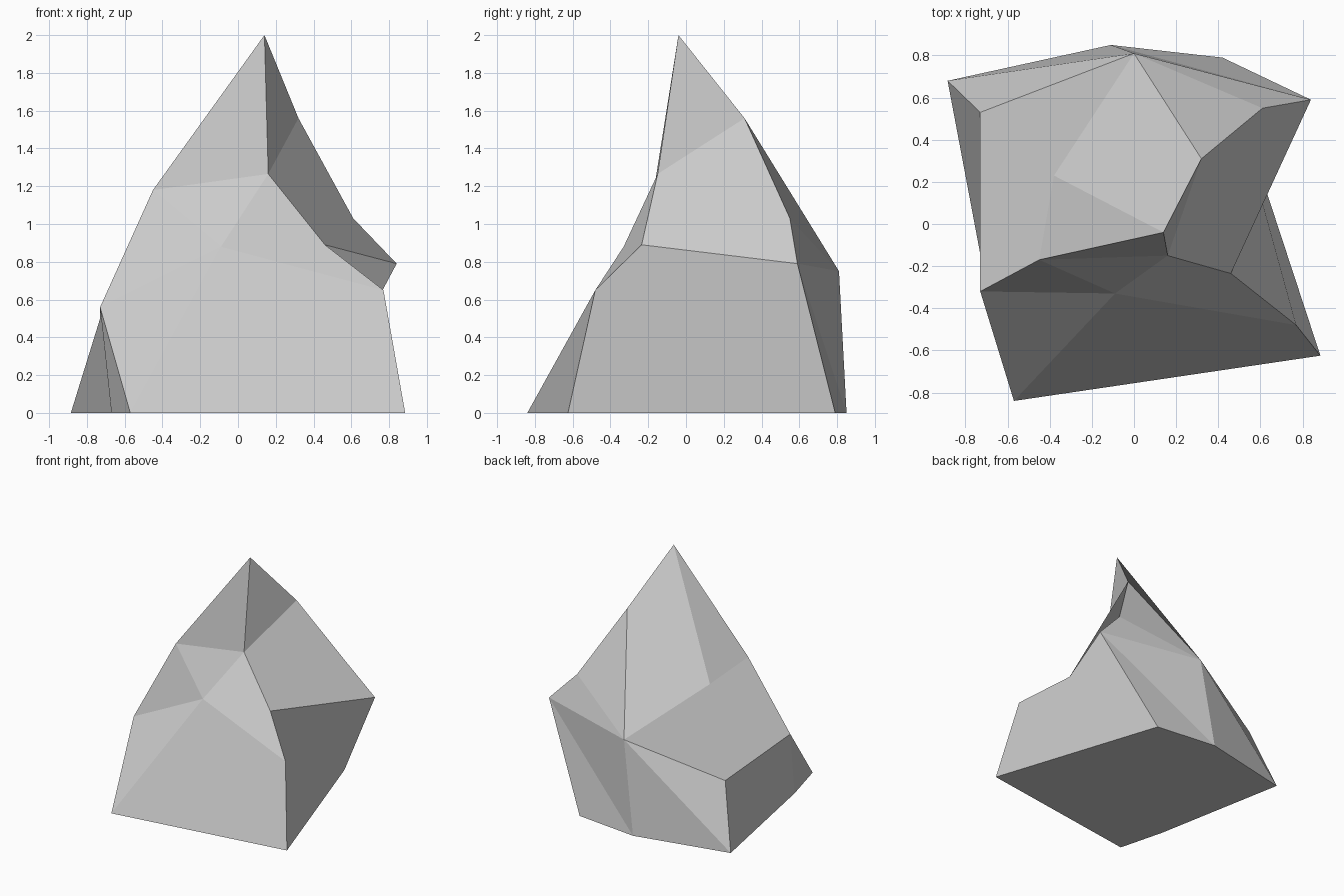
import bpy
import bmesh

if "Cube" in bpy.data.objects:
    bpy.data.objects.remove(bpy.data.objects["Cube"], do_unlink=True)

# Flat grey stone
stone = bpy.data.materials.new("stone_grey")
stone.use_nodes = True
grey = (0.6, 0.6, 0.6, 1.0)
stone.diffuse_color = grey
bsdf = next(n for n in stone.node_tree.nodes if n.type == "BSDF_PRINCIPLED")
bsdf.inputs["Base Color"].default_value = grey
bsdf.inputs["Roughness"].default_value = 0.9

# Corners of the rock, from the ground up
ground = {
    "front_right": (-0.57, -0.84), "front_left": (0.885, -0.625),
    "back_left": (0.42, 0.79), "back": (-0.11, 0.85),
    "back_right": (-0.885, 0.68), "right": (-0.67, -0.46),
}
corners = {"ground_" + name: (x, y, 0) for name, (x, y) in ground.items()}
corners.update({
    # Belt
    "belt_right": (-0.73, -0.32, 0.56), "belt_back_right": (-0.73, 0.53, 0.5),
    "belt_back": (0, 0.81, 0.75), "belt_back_left": (0.84, 0.59, 0.79),
    "belt_left": (0.77, -0.48, 0.65), "belt_front": (-0.09, -0.33, 0.88),
    # Shoulder
    "ledge_left": (0.46, -0.235, 0.89), "ledge_front": (0.16, -0.15, 1.265),
    "ledge_right": (-0.45, -0.17, 1.18), "ledge_back_right": (-0.38, 0.23, 1.09),
    "ledge_back_left": (0.61, 0.55, 1.03),
    # Ridge and summit
    "ridge": (0.32, 0.31, 1.56), "summit": (0.14, -0.04, 2),
})

# Flat facets, each named by its corners
facets = [
    # Underside
    ["ground_" + name for name in ground],
    # Foot
    "ground_front_right ground_front_left belt_left belt_front".split(),
    "ground_front_right belt_front belt_right".split(),
    "ground_front_right belt_right ground_right".split(),
    "ground_right belt_right belt_back_right ground_back_right".split(),
    "ground_back_right belt_back_right belt_back".split(),
    "ground_back_right belt_back ground_back".split(),
    "ground_back belt_back belt_back_left".split(),
    "ground_back belt_back_left ground_back_left".split(),
    "ground_front_left ground_back_left belt_back_left ledge_left belt_left".split(),
    # Slopes
    "belt_front belt_left ledge_left ledge_front".split(),
    "belt_front ledge_front ledge_right".split(),
    "belt_front ledge_right belt_right".split(),
    "belt_right ledge_right ledge_back_right belt_back belt_back_right".split(),
    "ledge_front ledge_left belt_back_left ledge_back_left ridge".split(),
    "belt_back_left belt_back ledge_back_left".split(),
    "ledge_back_left belt_back ridge".split(),
    # Peak
    "summit ledge_right ledge_front".split(),
    "summit ledge_front ridge".split(),
    "summit ridge belt_back ledge_back_right".split(),
    "summit ledge_back_right ledge_right".split(),
]

bm = bmesh.new()
verts = {name: bm.verts.new(co) for name, co in corners.items()}
for facet in facets:
    bm.faces.new([verts[name] for name in facet])
bmesh.ops.recalc_face_normals(bm, faces=bm.faces)

mesh = bpy.data.meshes.new("rock")
bm.to_mesh(mesh)
bm.free()
mesh.materials.append(stone)
rock = bpy.data.objects.new("rock", mesh)
bpy.context.collection.objects.link(rock)
